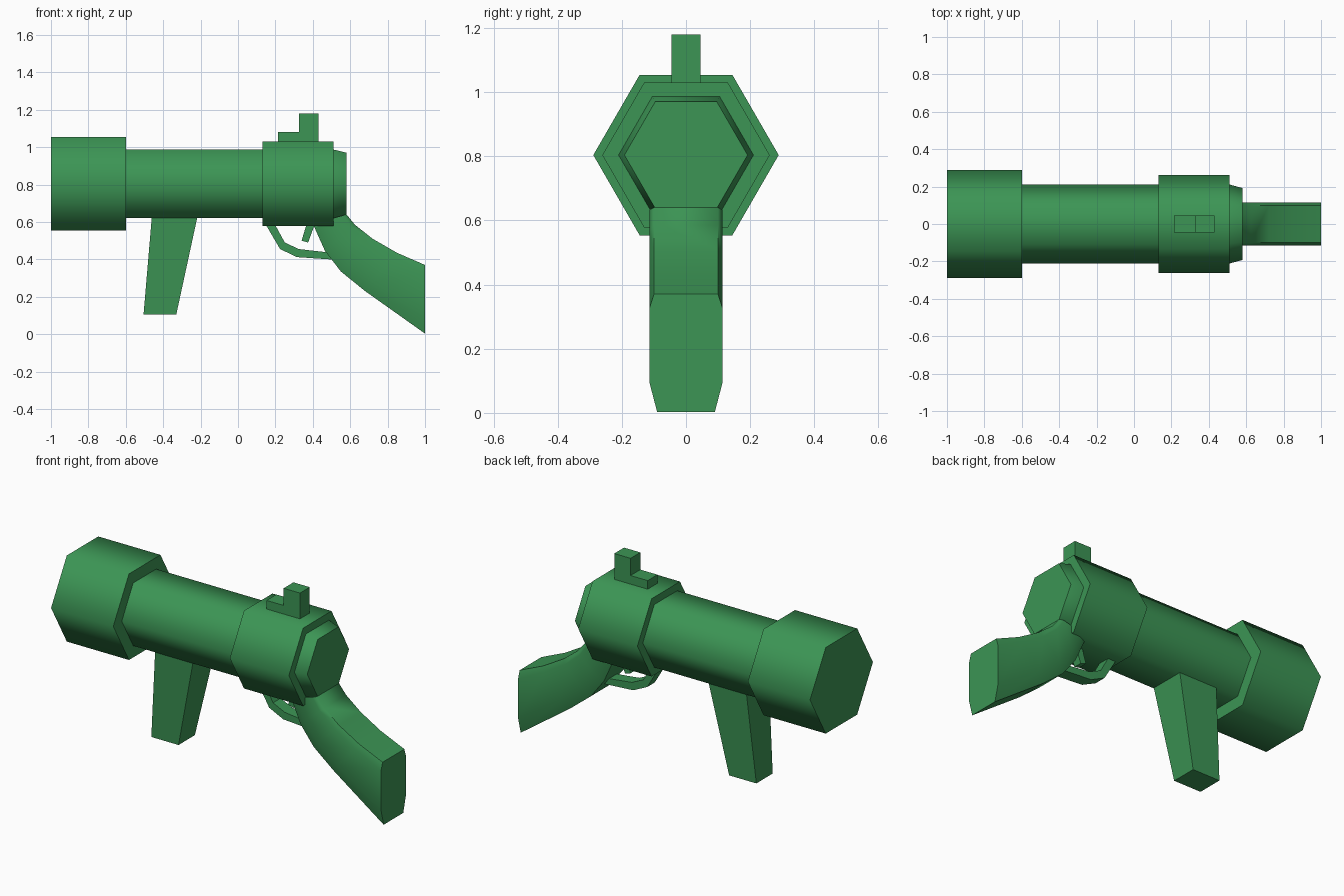
import bpy, bmesh, math

if "Cube" in bpy.data.objects:
    bpy.data.objects.remove(bpy.data.objects["Cube"])

green = bpy.data.materials.new("green")
green.diffuse_color = (0.045, 0.30, 0.09, 1)
green.use_nodes = True
green.node_tree.nodes["Principled BSDF"].inputs["Base Color"].default_value = green.diffuse_color


def loft(name, rings, angle=50):
    """Skin a list of equal-length vertex rings and cap both ends."""
    bm = bmesh.new()
    vs = [[bm.verts.new(p) for p in r] for r in rings]
    n = len(vs[0])
    for a, b in zip(vs, vs[1:]):
        for i in range(n):
            j = (i + 1) % n
            bm.faces.new((a[i], a[j], b[j], b[i]))
    bm.faces.new(vs[0][::-1])
    bm.faces.new(vs[-1])
    bmesh.ops.recalc_face_normals(bm, faces=bm.faces)
    me = bpy.data.meshes.new(name)
    bm.to_mesh(me)
    bm.free()
    me.materials.append(green)
    ob = bpy.data.objects.new(name, me)
    bpy.context.collection.objects.link(ob)
    bpy.context.view_layer.objects.active = ob
    ob.select_set(True)
    bpy.ops.object.shade_smooth_by_angle(angle=math.radians(angle))
    ob.select_set(False)
    return ob


def hexagon(x, r, z=0.804):
    return [(x, r * math.cos(math.pi / 3 * k), z + r * math.sin(math.pi / 3 * k))
            for k in range(6)]


def rect(x0, x1, w, z):
    return [(x0, -w, z), (x1, -w, z), (x1, w, z), (x0, w, z)]


def plate(name, outline, w):
    """Extrude an x-z outline sideways to half width w."""
    return loft(name, [[(x, s * w, z) for x, z in outline] for s in (-1, 1)], 30)


# Hexagonal barrel parts along x
loft("muzzle", [hexagon(-1, 0.289), hexagon(-0.6, 0.289)], 65)
loft("barrel", [hexagon(-0.62, 0.211), hexagon(0.15, 0.211)], 65)
loft("rear_housing", [hexagon(0.13, 0.261), hexagon(0.51, 0.261)], 65)
loft("end_cap", [hexagon(0.5, 0.211), hexagon(0.515, 0.21), hexagon(0.58, 0.192)], 75)

# Tapered front grip
loft("front_grip", [rect(-0.505, -0.33, 0.075, 0.105),
                    rect(-0.458, -0.21, 0.105, 0.66)])

# Rear sight: low step with a tall post
plate("rear_sight", [(0.215, 1.02), (0.43, 1.02), (0.43, 1.18), (0.325, 1.18),
                     (0.325, 1.08), (0.215, 1.08)], 0.045)

# Trigger and its guard
plate("trigger", [(0.37, 0.6), (0.34, 0.5), (0.375, 0.49), (0.415, 0.6)], 0.025)
guard = [((0.14, 0.60), (0.19, 0.60)), ((0.225, 0.455), (0.25, 0.49)),
         ((0.315, 0.412), (0.325, 0.455)), ((0.52, 0.398), (0.50, 0.435))]
loft("trigger_guard", [[(o[0], -0.035, o[1]), (o[0], 0.035, o[1]),
                        (i[0], 0.035, i[1]), (i[0], -0.035, i[1])]
                       for o, i in guard], 30)

# Curved stock: chamfered section lofted between top and bottom edges
stations = [((0.58, 0.64), (0.40, 0.59)), ((0.625, 0.585), (0.465, 0.445)),
            ((0.72, 0.51), (0.55, 0.335)), ((0.85, 0.435), (0.68, 0.23)),
            ((1.0, 0.37), (1.0, 0.003))]
section = [(-0.09, 0), (-0.114, 0.25), (-0.114, 0.88), (-0.1, 1),
           (0.1, 1), (0.114, 0.88), (0.114, 0.25), (0.09, 0)]
loft("stock", [[(b[0] + (t[0] - b[0]) * f, y, b[1] + (t[1] - b[1]) * f)
                for y, f in section] for t, b in stations], 60)
